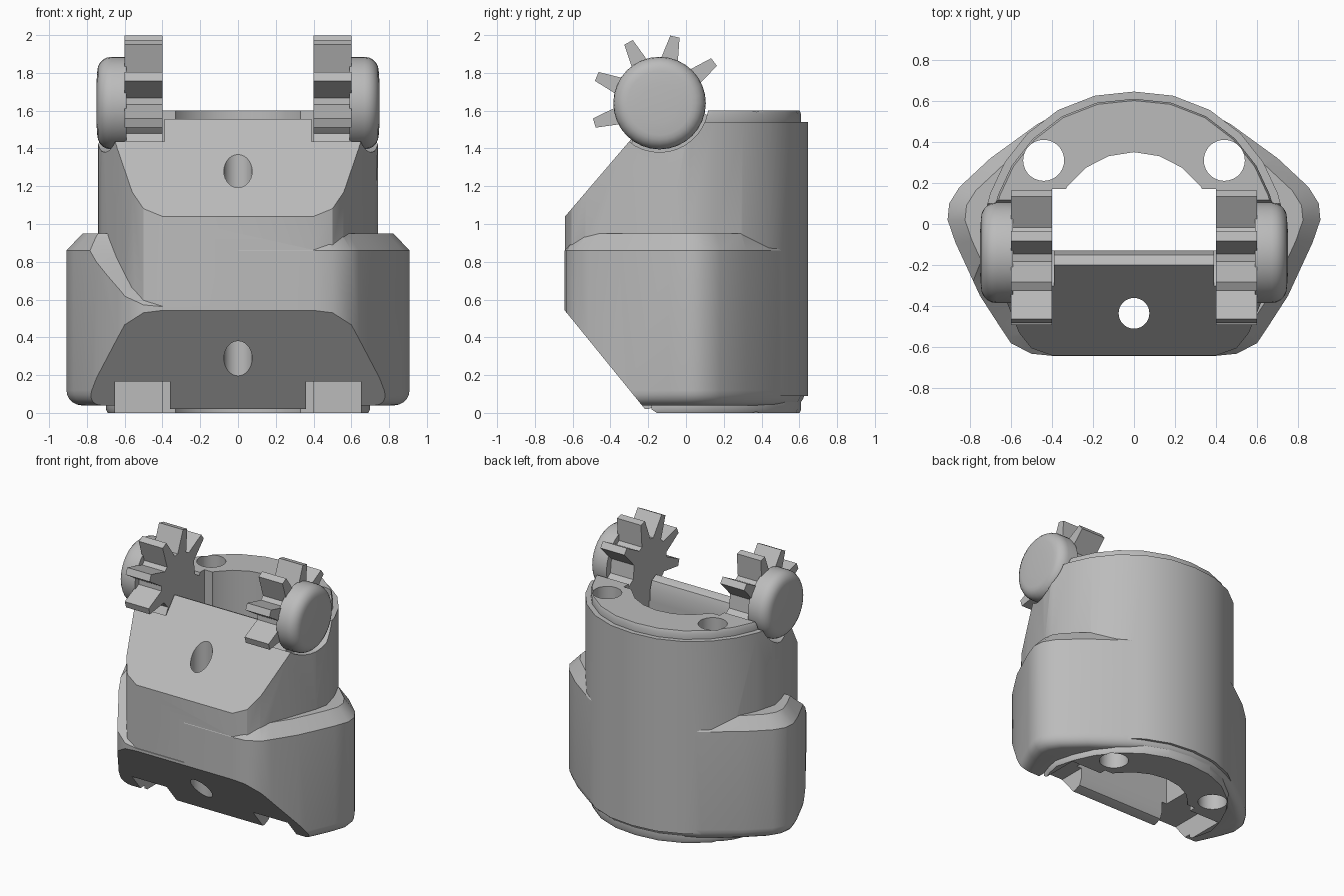
import bpy, bmesh
from math import sin, cos, pi, radians
from mathutils import Vector

cube = bpy.data.objects.get("Cube")
if cube:
    bpy.data.objects.remove(cube, do_unlink=True)

grey = bpy.data.materials.new("plain grey")
grey.use_nodes = True
grey.diffuse_color = (0.5, 0.5, 0.5, 1)
grey.node_tree.nodes["Principled BSDF"].inputs["Base Color"].default_value = (0.5, 0.5, 0.5, 1)


def loft(name, rings):
    """Skin a list of equal-length point rings and cap both ends."""
    bm = bmesh.new()
    rows = [[bm.verts.new(p) for p in ring] for ring in rings]
    n = len(rows[0])
    for a, b in zip(rows, rows[1:]):
        for i in range(n):
            j = (i + 1) % n
            bm.faces.new((a[i], a[j], b[j], b[i]))
    bm.faces.new(rows[0][::-1])
    bm.faces.new(rows[-1])
    bmesh.ops.recalc_face_normals(bm, faces=bm.faces)
    mesh = bpy.data.meshes.new(name)
    bm.to_mesh(mesh)
    bm.free()
    mesh.materials.append(grey)
    obj = bpy.data.objects.new(name, mesh)
    bpy.context.collection.objects.link(obj)
    return obj


def prism(name, pts, axis, lo, hi):
    """Extrude a flat outline along x (points are y, z) or z (points are x, y)."""
    place = (lambda p, t: (t, p[0], p[1])) if axis == "x" else (lambda p, t: (p[0], p[1], t))
    return loft(name, [[place(p, t) for p in pts] for t in (lo, hi)])


def circle(cx, cy, r, n=28):
    return [(cx + r * cos(2 * pi * i / n), cy + r * sin(2 * pi * i / n)) for i in range(n)]


def box(x0, x1, y0, y1, z0, z1):
    return prism("box_cutter", [(x0, y0), (x1, y0), (x1, y1), (x0, y1)], "z", z0, z1)


def boolean(target, tool, operation="DIFFERENCE"):
    tool.hide_render = True
    mod = target.modifiers.new("bool", "BOOLEAN")
    mod.operation = operation
    mod.solver = "EXACT"
    mod.object = tool
    bpy.ops.object.select_all(action="DESELECT")
    bpy.context.view_layer.objects.active = target
    target.select_set(True)
    bpy.ops.object.modifier_apply(modifier=mod.name)
    bpy.data.objects.remove(tool, do_unlink=True)


def smooth(obj):
    bpy.ops.object.select_all(action="DESELECT")
    bpy.context.view_layer.objects.active = obj
    obj.select_set(True)
    bpy.ops.object.shade_smooth_by_angle(angle=radians(32))


def shell(name, half, levels):
    """Mirror a half outline and stack it at (height, inset) levels."""
    outline = half + [(-x, y) for x, y in reversed(half) if x > 0]
    wide = max(x for x, y in half)
    return loft(name, [[(x * (1 - d / wide), y * (1 - d / wide), z) for x, y in outline]
                       for z, d in levels])


# Main shell with a stepped lip at top and bottom
main_half = [(0, .645), (.19, .625), (.37, .555), (.52, .44), (.63, .3), (.7, .15), (.74, 0),
             (.72, -.1), (.64, -.33), (.56, -.53), (.5, -.605), (.4, -.64)]
body = shell("body", main_half, [(0, .05), (.02, .04), (.09, .04), (.09, 0),
                                 (1.54, 0), (1.54, .04), (1.58, .04), (1.6, .05)])

# Wider lower collar with rounded base and chamfered shoulder
collar_half = [(0, .63), (.19, .61), (.37, .54), (.47, .487), (.7, .32), (.85, .18), (.9, .1),
               (.908, .02), (.87, -.09), (.75, -.35), (.64, -.52), (.6, -.58), (.5, -.632),
               (.4, -.642)]
base_round = [(.04 + .08 * (1 - cos(a)), .08 * (1 - sin(a)))
              for a in (i * pi / 10 for i in range(6))]
collar = shell("collar", collar_half, base_round + [(.86, 0), (.95, .085)])

# Swept relief on the front of one shoulder
sweep = [(-.8, .5), (-.645, .56), (-.55, .645), (-.43, .735), (-.3, .84), (-.2, .93),
         (-.15, 1), (-.8, 1)]
boolean(collar, prism("sweep_cutter", sweep, "x", -1, 0))
boolean(body, collar, "UNION")

# Sloped front faces, upper and lower
boolean(body, prism("top_slope", [(-.8, .853), (.17, 1.988), (-.8, 2.1)], "x", -1.2, 1.2))
boolean(body, prism("bottom_slope", [(-.8, .737), (-.1, -.124), (-.8, -.3)], "x", -1.2, 1.2))

# Open centre: slot with a rounded front wall, then an arched back
slot = [(.17, -.1), (.17, 1.8), (-.3, 1.8), (-.3, 1.555), (-.2, 1.555), (-.15, 1.53),
        (-.13, 1.47), (-.13, .09), (-.15, .04), (-.2, .02), (-.3, .02), (-.3, -.1)]
boolean(body, prism("slot_cutter", slot, "x", -.4, .4))
arch = [(.4 * cos(radians(a)), -.05 + .4 * sin(radians(a))) for a in range(18, 163, 18)]
boolean(body, prism("arch_cutter", [(.3, 0)] + arch + [(-.3, 0)], "z", -.1, 1.8))

# Vertical holes
for x, y, r in ((0, -.435, .075), (.44, .31, .1), (-.44, .31, .1)):
    boolean(body, prism("hole_cutter", circle(x, y, r), "z", -.2, 1.9))

# Hinge recesses at the top and sockets at the bottom
HY, HZ = -.14, 1.64
for s in (1, -1):
    a, b = sorted((s * .39, s * 1))
    boolean(body, prism("recess_cutter", circle(HY, HZ, .26, 36), "x", a, b))
    a, b = sorted((s * .36, s * .65))
    boolean(body, box(a, b, -.7, .12, -.2, .165))
smooth(body)

# Toothed hinge wheel outline: five teeth facing up and forward, round below
wheel = []
for t in range(37, 200, 40):
    for off, r in ((-15, .2), (-4, .362), (4, .362), (15, .2)):
        wheel.append((t + off, r))
wheel += [(215, .2), (233, .2)] + [(a, .27) for a in range(235, 351, 10)] + [(352, .2)]
wheel = [(HY + r * cos(radians(a)), HZ + r * sin(radians(a))) for a, r in wheel]

# Round hinge knob: straight rim, then a rounded outer edge
knob = [(.59, .245), (.67, .245)]
knob += [(.67 + .075 * sin(i * pi / 10), .17 + .075 * cos(i * pi / 10)) for i in range(1, 6)]
knob += [(.75, .1)]

for s, side in ((1, "left"), (-1, "right")):
    smooth(prism(side + "_hinge_gear", wheel, "x", s * .4, s * .6))
    smooth(loft(side + "_hinge_knob",
                [[(s * x, y, z) for y, z in circle(HY, HZ, r, 32)] for x, r in knob]))
